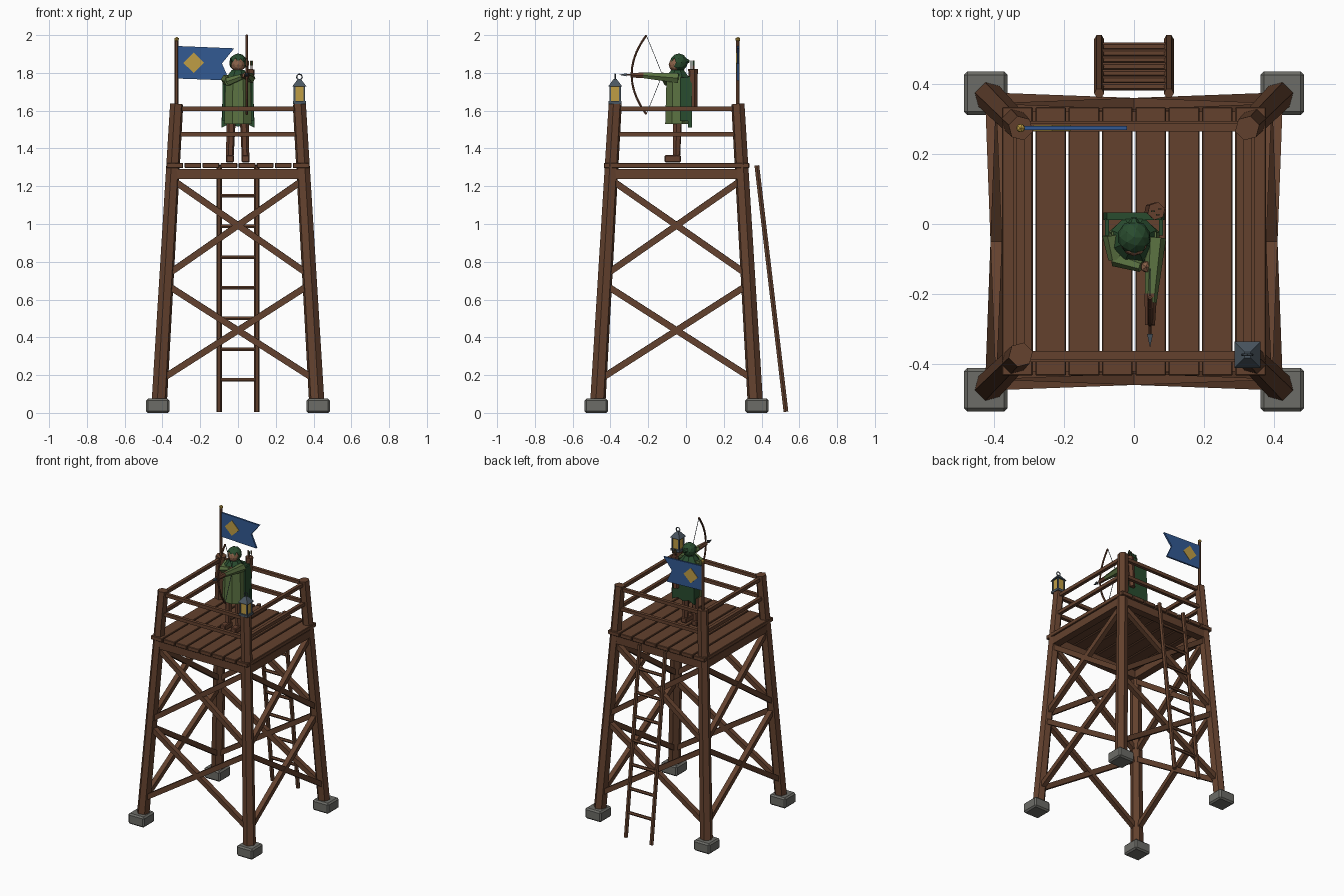
import bpy, bmesh, math
from mathutils import Vector, Matrix

if "Cube" in bpy.data.objects:
    bpy.data.objects.remove(bpy.data.objects["Cube"])


def material(name, rgb):
    m = bpy.data.materials.new(name)
    m.diffuse_color = (*rgb, 1)
    m.use_nodes = True
    m.node_tree.nodes["Principled BSDF"].inputs["Base Color"].default_value = m.diffuse_color
    return m


WOOD = material("wood", (0.125, 0.053, 0.027))
STONE = material("stone", (0.15, 0.15, 0.135))
GREEN = material("dark green cloth", (0.022, 0.072, 0.028))
TUNIC = material("light green cloth", (0.105, 0.17, 0.054))
BLUE = material("blue cloth", (0.032, 0.10, 0.29))
GOLD = material("gold", (0.52, 0.34, 0.06))
LEATHER = material("leather", (0.13, 0.052, 0.028))
SKIN = material("skin", (0.25, 0.12, 0.065))
IRON = material("iron", (0.07, 0.095, 0.12))

CY = -0.05  # tower centre in y


def finish(name, bm, mat):
    bmesh.ops.recalc_face_normals(bm, faces=bm.faces)
    me = bpy.data.meshes.new(name)
    bm.to_mesh(me)
    bm.free()
    me.materials.append(mat)
    ob = bpy.data.objects.new(name, me)
    bpy.context.collection.objects.link(ob)
    return ob


def beam(name, a, b, r1, mat, r2=None, sides=6):
    """Tapered prism from a to b; four sides give a squared timber."""
    a, b = Vector(a), Vector(b)
    d = b - a
    m = (Matrix.Translation((a + b) / 2) @ d.to_track_quat('Z', 'Y').to_matrix().to_4x4()
         @ Matrix.Rotation(math.pi / sides, 4, 'Z'))
    bm = bmesh.new()
    bmesh.ops.create_cone(bm, cap_ends=True, segments=sides, radius1=r1,
                          radius2=r1 if r2 is None else r2, depth=d.length, matrix=m)
    return finish(name, bm, mat)


def box(name, centre, size, mat, bevel=0):
    bm = bmesh.new()
    bmesh.ops.create_cube(bm, size=1, matrix=Matrix.Translation(centre) @ Matrix.Diagonal((*size, 1)))
    if bevel:
        bmesh.ops.bevel(bm, geom=bm.edges[:], offset=bevel, segments=1, affect='EDGES')
    return finish(name, bm, mat)


def ball(name, centre, r, mat, sub=2, keep=None):
    bm = bmesh.new()
    bmesh.ops.create_icosphere(bm, subdivisions=sub, radius=r)
    if keep:
        bmesh.ops.delete(bm, geom=[f for f in bm.faces if not keep(f.normal)], context='FACES')
    bmesh.ops.translate(bm, verts=bm.verts, vec=centre)
    return finish(name, bm, mat)


def plate(name, pts, y, thick, mat):
    """Outline in x and z, extruded along y about the given depth."""
    bm = bmesh.new()
    f = bm.faces.new([bm.verts.new((x, y - thick / 2, z)) for x, z in pts])
    ext = bmesh.ops.extrude_face_region(bm, geom=[f])["geom"]
    bmesh.ops.translate(bm, verts=[v for v in ext if isinstance(v, bmesh.types.BMVert)],
                        vec=(0, thick, 0))
    return finish(name, bm, mat)


def corner(sx, sy, z):
    h = 0.42 - 0.095 * z / 1.63
    return Vector((sx * h, CY + sy * h, z))


# Footings and leaning corner posts
CORNERS = [(-1, -1), (1, -1), (1, 1), (-1, 1)]
for sx, sy in CORNERS:
    box("footing", (sx * 0.425, CY + sy * 0.425, 0.0375), (0.125, 0.125, 0.075), STONE, 0.01)
    beam("corner_post", corner(sx, sy, 0.05), corner(sx, sy, 1.635), 0.042, WOOD, 0.036)

# Each side: deck beam, two rails and two tiers of crossed braces
for i in range(4):
    p, q = CORNERS[i], CORNERS[(i + 1) % 4]
    beam("deck_beam", corner(*p, 1.265), corner(*q, 1.265), 0.038, WOOD, sides=4)
    for z in (1.475, 1.61):
        beam("guard_rail", corner(*p, z), corner(*q, z), 0.0165, WOOD, sides=4)
    for lo, hi in ((0.175, 0.68), (0.73, 1.235)):
        beam("cross_brace", corner(*p, lo), corner(*q, hi), 0.024, WOOD, sides=4)
        beam("cross_brace", corner(*q, lo), corner(*p, hi), 0.024, WOOD, sides=4)

# Deck planks
for i in range(8):
    box("deck_plank", ((i - 3.5) * 0.0955, CY, 1.31), (0.088, 0.77, 0.028), WOOD, 0.003)

# Ladder leaning on the back
def ladder_y(z):
    return 0.53 - 0.155 * z / 1.31

for s in (-1, 1):
    beam("ladder_rail", (s * 0.1, ladder_y(0.006), 0.006), (s * 0.1, ladder_y(1.31), 1.31),
         0.0145, WOOD, sides=6)
for i in range(7):
    z = 0.175 + i * 0.1625
    beam("ladder_rung", (-0.1, ladder_y(z), z), (0.1, ladder_y(z), z), 0.011, WOOD, sides=6)

# Flag on the back left post
FX, FY = -0.325, 0.275
beam("flag_pole", (FX, FY, 1.6), (FX, FY, 1.97), 0.011, WOOD)
ball("pole_finial", (FX, FY, 1.977), 0.014, GOLD, 1)
plate("flag", [(-0.318, 1.77), (-0.045, 1.76), (-0.085, 1.85), (-0.02, 1.93), (-0.318, 1.942)],
      FY, 0.012, BLUE)
plate("flag_diamond", [(-0.29, 1.853), (-0.235, 1.8), (-0.18, 1.853), (-0.235, 1.908)],
      FY, 0.018, GOLD)

# Lantern on the front right post
LX, LY = 0.325, -0.375
box("lantern_base", (LX, LY, 1.643), (0.068, 0.068, 0.016), IRON)
box("lantern_glass", (LX, LY, 1.69), (0.05, 0.05, 0.08), GOLD)
for sx, sy in CORNERS:
    box("lantern_bar", (LX + sx * 0.026, LY + sy * 0.026, 1.69), (0.009, 0.009, 0.08), IRON)
beam("lantern_roof", (LX, LY, 1.728), (LX, LY, 1.767), 0.053, IRON, 0.012, sides=4)
ring = [(LX + 0.015 * math.sin(k * math.pi / 4), LY, 1.779 + 0.015 * math.cos(k * math.pi / 4))
        for k in range(8)]
for k in range(8):
    beam("lantern_ring", ring[k - 1], ring[k], 0.0035, IRON, sides=5)

# Archer: legs, boots, tunic
for x in (-0.043, 0.04):
    beam("leg", (x, -0.05, 1.35), (x * 0.85, -0.045, 1.56), 0.02, LEATHER, 0.025)
    box("boot", (x, -0.07, 1.345), (0.042, 0.085, 0.038), LEATHER, 0.005)
bm = bmesh.new()
bmesh.ops.create_cone(bm, cap_ends=True, segments=8, radius1=0.079, radius2=0.07, depth=0.25,
                      matrix=Matrix.Translation((0, -0.048, 1.655)) @ Matrix.Diagonal((1, 0.85, 1, 1))
                      @ Matrix.Rotation(math.pi / 8, 4, 'Z'))
finish("tunic", bm, TUNIC)
beam("mantle", (0, -0.045, 1.772), (0, -0.045, 1.815), 0.07, GREEN, 0.036, sides=8)

# Cloak hanging behind, with a notched hem
plate("cloak", [(-0.088, 1.51), (-0.045, 1.53), (0, 1.515), (0.045, 1.53), (0.088, 1.51),
                (0.078, 1.78), (-0.078, 1.78)], 0.022, 0.022, GREEN)
for s in (-1, 1):
    box("cloak_side", (s * 0.077, -0.008, 1.66), (0.012, 0.05, 0.23), GREEN)

# Head and open-faced hood with a point at the back
ball("head", (0, -0.054, 1.843), 0.038, SKIN)
ball("hood", (0, -0.038, 1.855), 0.048, GREEN, 2, lambda n: n.y > -0.5 or n.z > 0.3)
beam("hood_point", (0, -0.025, 1.86), (0, 0.018, 1.862), 0.036, GREEN, 0.008)

# Arms: one extended to the bow, one drawing the string
beam("bow_arm", (0.062, -0.04, 1.772), (0.048, -0.225, 1.787), 0.03, TUNIC, 0.017)
beam("bow_glove", (0.048, -0.2, 1.786), (0.046, -0.29, 1.788), 0.018, LEATHER, 0.014)
beam("draw_upper_arm", (-0.062, -0.03, 1.765), (-0.05, -0.1, 1.755), 0.029, TUNIC, 0.024)
beam("draw_forearm", (-0.055, -0.098, 1.753), (0.02, -0.122, 1.78), 0.024, TUNIC, 0.016)
ball("draw_hand", (0.035, -0.123, 1.785), 0.018, SKIN, 1)

# Bow, string and arrow
BX, BZ = 0.046, 1.79
bow = [(BX, -0.288 + 0.078 * (k / 5) ** 2, BZ + 0.0418 * k) for k in range(-5, 6)]
for a, b in zip(bow, bow[1:]):
    beam("bow_limb", a, b, 0.0065, LEATHER)
for tip in (bow[0], bow[-1]):
    beam("bow_string", tip, (BX, -0.125, BZ), 0.002, IRON, sides=4)
beam("arrow_shaft", (BX, -0.125, BZ), (BX, -0.325, BZ), 0.004, LEATHER)
beam("arrow_head", (BX, -0.315, BZ), (BX, -0.352, BZ), 0.012, IRON, 0.001, sides=4)

# Quiver on the back with spare arrows
beam("quiver", (0.05, 0.04, 1.6), (0.064, 0.037, 1.82), 0.021, LEATHER, 0.026)
for dx, dy in ((-0.01, 0), (0.01, 0.006), (0.004, -0.01)):
    x, y = 0.064 + dx, 0.037 + dy
    beam("spare_arrow", (x, y, 1.78), (x, y, 1.865), 0.003, LEATHER, sides=4)
    box("arrow_feather", (x, y, 1.85), (0.011, 0.004, 0.024), GREEN)
